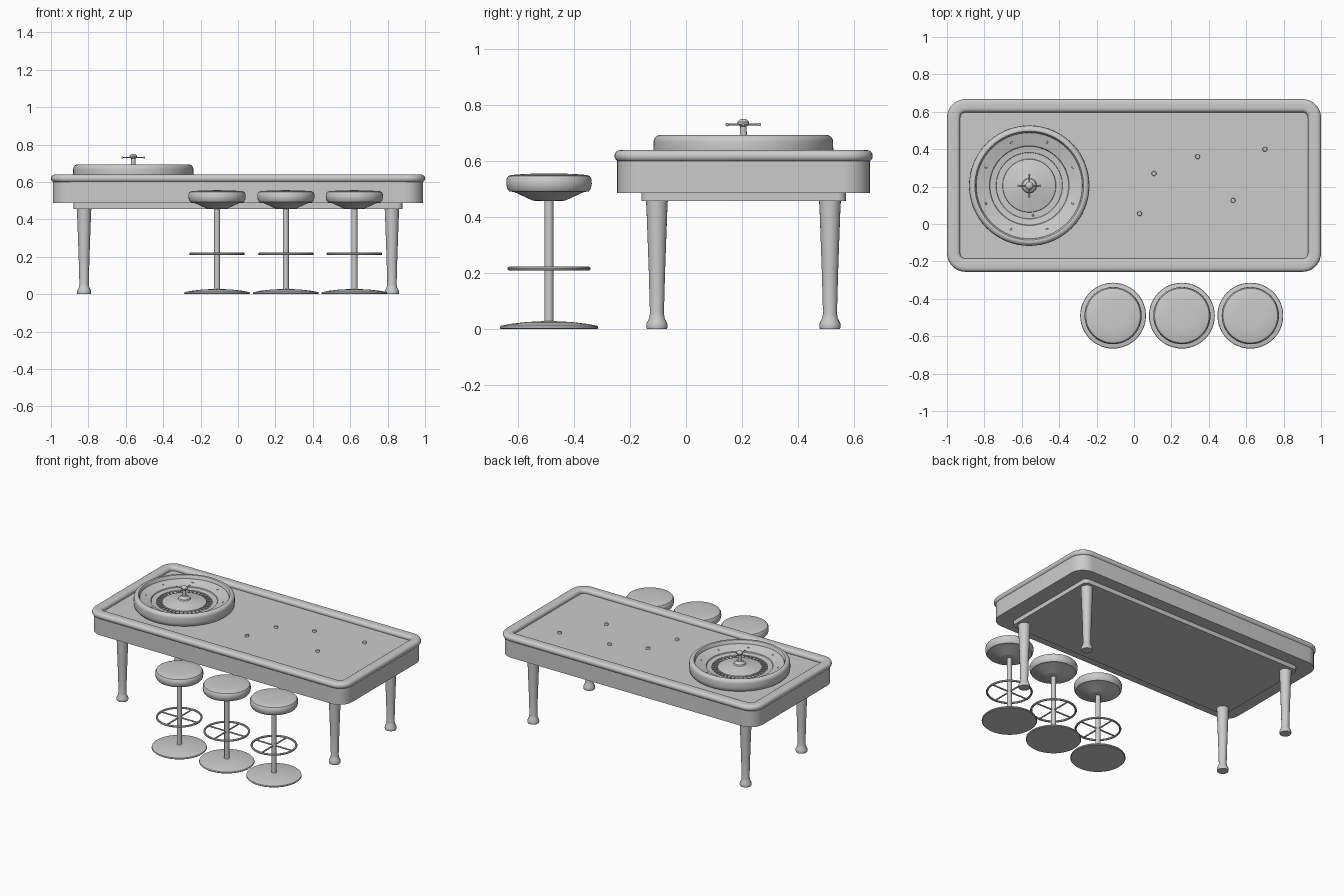
import bpy, bmesh, math
from math import pi, sin, cos
from mathutils import Matrix, Vector

if "Cube" in bpy.data.objects:
    bpy.data.objects.remove(bpy.data.objects["Cube"], do_unlink=True)

grey = bpy.data.materials.new("plain grey")
grey.use_nodes = True
GREY = (0.6, 0.6, 0.6, 1)
grey.diffuse_color = GREY
grey.node_tree.nodes["Principled BSDF"].inputs["Base Color"].default_value = GREY


def finish(name, bm, loc=(0, 0, 0), smooth=True):
    bmesh.ops.recalc_face_normals(bm, faces=bm.faces)
    mesh = bpy.data.meshes.new(name)
    bm.to_mesh(mesh)
    bm.free()
    mesh.materials.append(grey)
    ob = bpy.data.objects.new(name, mesh)
    ob.location = loc
    bpy.context.collection.objects.link(ob)
    if smooth:
        bpy.ops.object.select_all(action="DESELECT")
        ob.select_set(True)
        bpy.context.view_layer.objects.active = ob
        bpy.ops.object.shade_smooth_by_angle(angle=math.radians(35))
    return ob


def skin(loops, closed=False):
    """Bridge equal-length point loops; cap the ends unless closed."""
    bm = bmesh.new()
    rings = [[bm.verts.new(p) for p in loop] for loop in loops]
    n = len(rings[0])
    pairs = list(zip(rings, rings[1:])) + ([(rings[-1], rings[0])] if closed else [])
    for a, b in pairs:
        for i in range(n):
            j = (i + 1) % n
            bm.faces.new((a[i], a[j], b[j], b[i]))
    if not closed:
        bm.faces.new(rings[0])
        bm.faces.new(rings[-1])
    return bm


def lathe(name, profile, loc=(0, 0, 0), seg=48, closed=False):
    loops = [[(r * cos(2 * pi * i / seg), r * sin(2 * pi * i / seg), z)
              for i in range(seg)] for r, z in profile]
    return finish(name, skin(loops, closed), loc)


def rounded_rect(hx, hy, r, z, seg=8):
    pts = []
    for k, (sx, sy) in enumerate(((1, 1), (-1, 1), (-1, -1), (1, -1))):
        for i in range(seg + 1):
            a = (k + i / seg) * pi / 2
            pts.append((sx * (hx - r) + r * cos(a), sy * (hy - r) + r * sin(a), z))
    return pts


def slab(name, hx, hy, r, steps, closed=False):
    """Stack rounded rectangles; each step is (inset, height)."""
    loops = [rounded_rect(hx - t, hy - t, max(r - t, 0.012), z) for t, z in steps]
    return finish(name, skin(loops, closed), (0, TABLE_Y, 0))


def rod(bm, a, b, r, seg=10):
    a, b = Vector(a), Vector(b)
    d = b - a
    m = Matrix.Translation((a + b) / 2) @ d.to_track_quat("Z", "Y").to_matrix().to_4x4()
    bmesh.ops.create_cone(bm, cap_ends=True, segments=seg, radius1=r, radius2=r,
                          depth=d.length, matrix=m)


def arc(cx, cz, r, a0, a1, n=6):
    return [(cx + r * cos(a0 + (a1 - a0) * i / n), cz + r * sin(a0 + (a1 - a0) * i / n))
            for i in range(n + 1)]


# Table
TABLE_Y = 0.206
slab("table_body", 0.99, 0.452, 0.095, [(0, 0.487), (0, 0.602), (0.05, 0.602), (0.05, 0.612)])
slab("table_apron", 0.88, 0.366, 0.03, [(0, 0.457), (0, 0.49)])
rail = arc(0.021, 0.619, 0.021, 1.5 * pi, 0.5 * pi, 8) + arc(0.05, 0.619, 0.021, 0.5 * pi, -0.5 * pi, 8)
slab("padded_rail", 1.0, 0.462, 0.1, rail, closed=True)

leg = [(0.036, 0), (0.038, 0.008), (0.037, 0.02), (0.028, 0.038), (0.025, 0.055),
       (0.029, 0.2), (0.034, 0.34), (0.037, 0.42), (0.039, 0.46)]
for sx, side in ((1, "left"), (-1, "right")):
    for y, end in ((-0.104, "front"), (0.515, "back")):
        lathe(f"{end}_{side}_leg", leg, (sx * 0.823, y, 0), 24)

# Small counters on the table top
for x, y in ((0.03, 0.055), (0.107, 0.27), (0.34, 0.36), (0.53, 0.126), (0.7, 0.4)):
    lathe("counter", [(0.013, 0.61), (0.013, 0.622), (0.011, 0.625)], (x, y, 0), 16)

# Spinning wheel
WHEEL = (-0.56, 0.205, 0)
bowl = [(0.31, 0.612), (0.319, 0.622), (0.322, 0.64)] + arc(0.297, 0.67, 0.024, 0, pi / 2)
bowl += [(0.291, 0.692), (0.286, 0.685), (0.283, 0.67), (0.213, 0.65), (0.21, 0.644),
         (0.178, 0.64), (0.176, 0.634), (0.143, 0.634), (0.141, 0.641),
         (0.09, 0.652), (0.04, 0.662), (0.036, 0.67), (0.025, 0.675), (0.018, 0.684)]
lathe("wheel_bowl", bowl, WHEEL, 64)
lathe("wheel_spindle", [(0.013, 0.66), (0.012, 0.725), (0.02, 0.732), (0.021, 0.74),
                        (0.014, 0.748), (0.005, 0.751)], WHEEL, 24)

bm = bmesh.new()
for k in range(4):
    c, s = cos(k * pi / 2), sin(k * pi / 2)
    rod(bm, (0, 0, 0.731), (0.056 * c, 0.056 * s, 0.731), 0.0035)
    bmesh.ops.create_uvsphere(bm, u_segments=12, v_segments=8, radius=0.006,
                              matrix=Matrix.Translation((0.058 * c, 0.058 * s, 0.731)))
finish("wheel_handles", bm, WHEEL)

# Pocket dividers and bowl deflectors
bm = bmesh.new()
for k in range(38):
    m = Matrix.Rotation(2 * pi * k / 38, 4, "Z") @ Matrix.Translation((0.16, 0, 0.637))
    bmesh.ops.create_cube(bm, size=1, matrix=m @ Matrix.Diagonal((0.034, 0.003, 0.008, 1)))
finish("pocket_dividers", bm, WHEEL, smooth=False)
bm = bmesh.new()
for k in range(8):
    m = Matrix.Rotation((k + 0.5) * pi / 4, 4, "Z") @ Matrix.Translation((0.25, 0, 0.662))
    size = (0.018, 0.007, 0.007, 1) if k % 2 else (0.007, 0.018, 0.007, 1)
    bmesh.ops.create_uvsphere(bm, u_segments=8, v_segments=6, radius=0.5, matrix=m @ Matrix.Diagonal(size))
finish("deflectors", bm, WHEEL, smooth=False)
bm = bmesh.new()
bmesh.ops.create_uvsphere(bm, u_segments=12, v_segments=8, radius=0.006,
                          matrix=Matrix.Translation((0.02, -0.158, 0.64)))
finish("wheel_ball", bm, WHEEL)

# Bar stools
seat = [(0.043, 0.457), (0.06, 0.46), (0.125, 0.49), (0.142, 0.492), (0.15, 0.503), (0.153, 0.52),
        (0.152, 0.537), (0.146, 0.547), (0.135, 0.551), (0.08, 0.555), (0.02, 0.556)]
base = [(0.172, 0), (0.176, 0.004), (0.174, 0.011), (0.14, 0.018), (0.08, 0.025), (0.02, 0.028)]
for x in (-0.112, 0.256, 0.622):
    at = (x, -0.49, 0)
    lathe("stool_seat", seat, at)
    lathe("stool_base", base, at)
    lathe("stool_pole", [(0.016, 0.002), (0.016, 0.46)], at, 20)
    lathe("stool_foot_ring", arc(0.142, 0.216, 0.007, 0, 1.75 * pi, 7), at, closed=True)
    bm = bmesh.new()
    rod(bm, (-0.142, 0, 0.216), (0.142, 0, 0.216), 0.005)
    rod(bm, (0, -0.142, 0.216), (0, 0.142, 0.216), 0.005)
    finish("stool_foot_spokes", bm, at)
